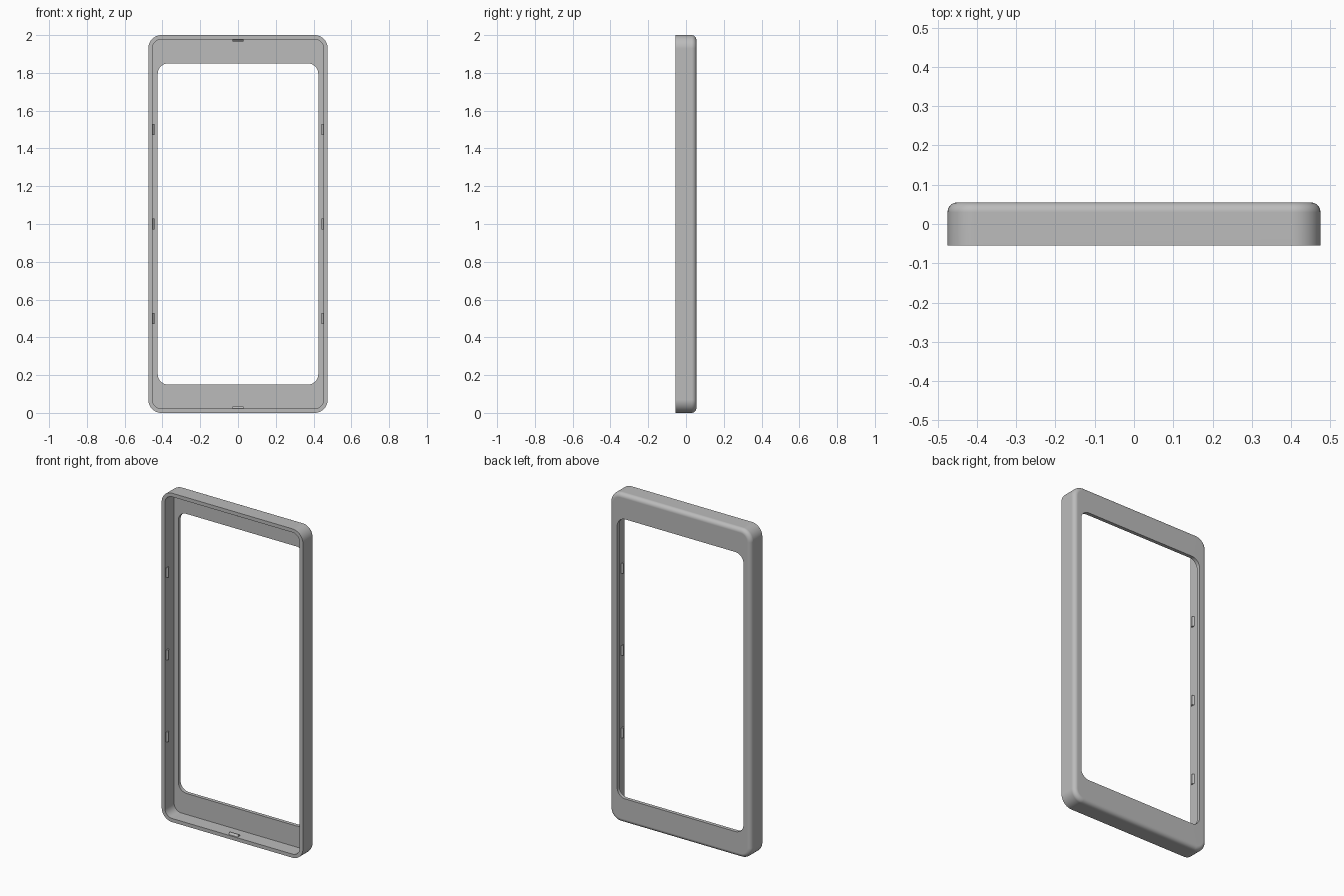
import bpy
import bmesh
from math import sin, cos, pi, radians
from mathutils import Matrix, Vector

cube = bpy.data.objects.get("Cube")
if cube:
    bpy.data.objects.remove(cube, do_unlink=True)

HALF_W, HALF_H, HALF_D = 0.475, 1.0, 0.055
WALL, PLATE, FILLET = 0.022, 0.022, 0.025
CORNER, STEPS = 0.07, 10

grey = bpy.data.materials.new("plain grey")
grey.use_nodes = True
colour = (0.5, 0.5, 0.5, 1)
grey.diffuse_color = colour
grey.node_tree.nodes["Principled BSDF"].inputs["Base Color"].default_value = colour


def finish(bm, name):
    bmesh.ops.recalc_face_normals(bm, faces=bm.faces)
    mesh = bpy.data.meshes.new(name)
    bm.to_mesh(mesh)
    bm.free()
    mesh.materials.append(grey)
    obj = bpy.data.objects.new(name, mesh)
    bpy.context.collection.objects.link(obj)
    return obj


def rounded_ring(bm, half_w, half_h, radius, y):
    """Vertices of a rounded rectangle standing in the xz plane."""
    ring = []
    for quarter, (sx, sz) in enumerate([(1, 1), (-1, 1), (-1, -1), (1, -1)]):
        for i in range(STEPS + 1):
            a = (quarter + i / STEPS) * pi / 2
            x = sx * (half_w - radius) + radius * cos(a)
            z = sz * (half_h - radius) + radius * sin(a)
            ring.append(bm.verts.new((x, y, z + HALF_H)))
    return ring


# Bezel: outer wall, rounded back edge, window opening, then the cavity
bm = bmesh.new()
rings = [rounded_ring(bm, HALF_W, HALF_H, CORNER, -HALF_D)]
for i in range(9):
    a = i / 8 * pi / 2
    inset = FILLET * (1 - cos(a))
    rings.append(rounded_ring(bm, HALF_W - inset, HALF_H - inset, CORNER - inset,
                              HALF_D - FILLET + FILLET * sin(a)))
for y in (HALF_D, HALF_D - PLATE):
    rings.append(rounded_ring(bm, 0.425, 0.85, 0.055, y))
for y in (HALF_D - PLATE, -HALF_D):
    rings.append(rounded_ring(bm, HALF_W - WALL, HALF_H - WALL, CORNER - WALL, y))
for a, b in zip(rings, rings[1:] + rings[:1]):
    for i in range(len(a)):
        j = (i + 1) % len(a)
        bm.faces.new((a[i], a[j], b[j], b[i]))
bezel = finish(bm, "bezel_frame")
bpy.ops.object.select_all(action="DESELECT")
bezel.select_set(True)
bpy.context.view_layer.objects.active = bezel
bpy.ops.object.shade_smooth_by_angle(angle=radians(30))
weighted = bezel.modifiers.new("flat_face_normals", "WEIGHTED_NORMAL")
weighted.keep_sharp = True


# Snap clips: wedge ridges on the inside of the walls, near the open front
def snap_clip(name, location, turn):
    bm = bmesh.new()
    profile = [(-0.048, -0.002), (-0.036, 0.011), (-0.031, 0.011), (-0.022, -0.002)]
    ends = [[bm.verts.new((s * 0.03, y, h)) for y, h in profile] for s in (-1, 1)]
    for end in ends:
        bm.faces.new(end)
    for i in range(4):
        j = (i + 1) % 4
        bm.faces.new((ends[0][i], ends[0][j], ends[1][j], ends[1][i]))
    place = Matrix.Translation(Vector(location)) @ Matrix.Rotation(turn, 4, "Y")
    bmesh.ops.transform(bm, matrix=place, verts=bm.verts)
    finish(bm, name)


inner = HALF_W - WALL
for n, z in enumerate((0.5, 1.0, 1.5), 1):
    snap_clip(f"left_clip_{n}", (inner, 0, z), -pi / 2)
    snap_clip(f"right_clip_{n}", (-inner, 0, z), pi / 2)
snap_clip("bottom_clip", (0, 0, WALL), 0)
snap_clip("top_clip", (0, 0, 2 * HALF_H - WALL), pi)
